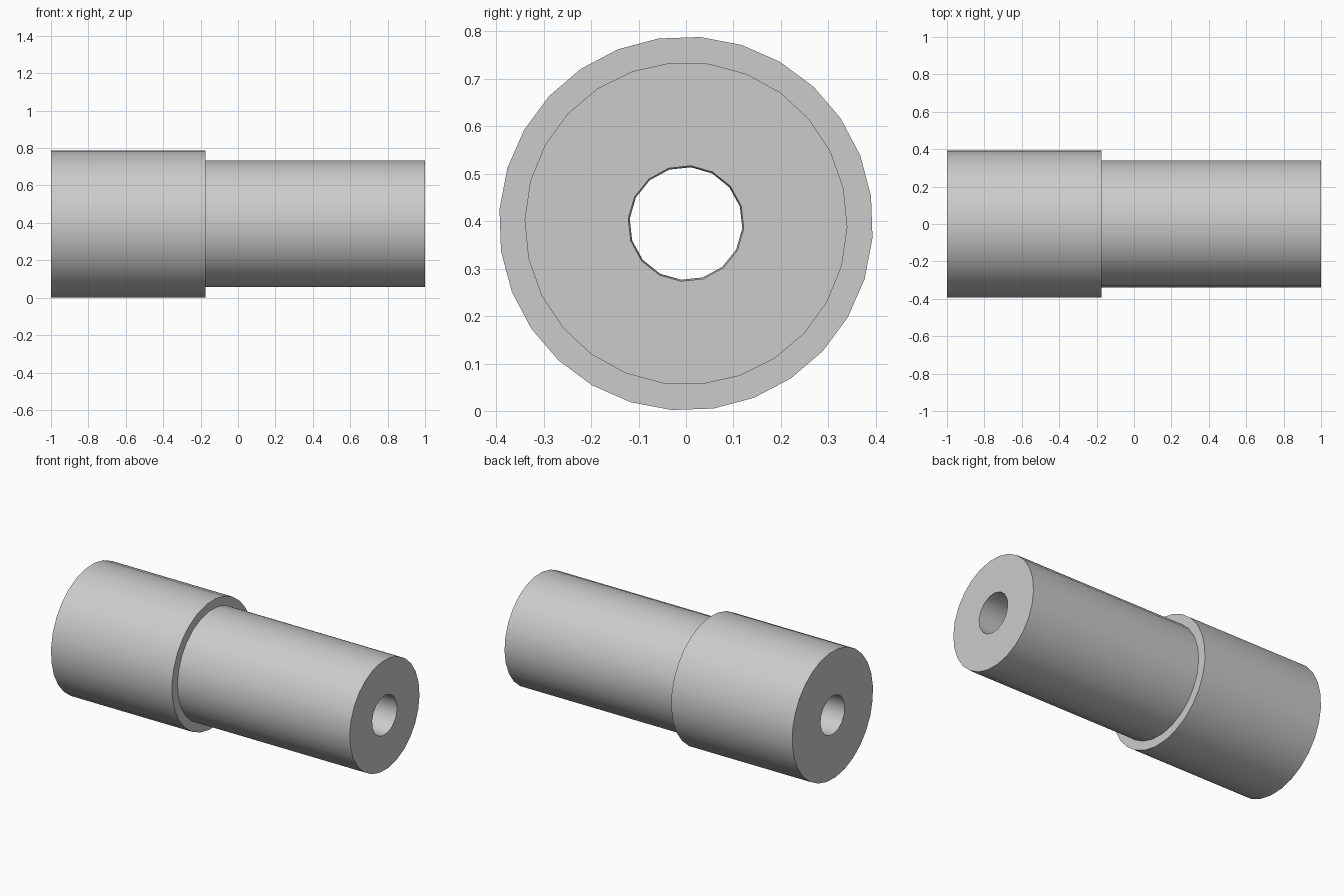
import bpy, bmesh, math
from mathutils import Vector

cube = bpy.data.objects.get("Cube")
if cube:
    bpy.data.objects.remove(cube, do_unlink=True)

AXIS_Z = 0.395
LEFT, STEP, RIGHT = -1.0, -0.175, 1.0

grey = bpy.data.materials.new("light_grey")
grey.use_nodes = True
grey.diffuse_color = (0.6, 0.6, 0.6, 1)
grey.node_tree.nodes["Principled BSDF"].inputs["Base Color"].default_value = (0.6, 0.6, 0.6, 1)

bm = bmesh.new()


def ring(x, radius, sides, phase):
    """Closed loop of edges around the long axis."""
    verts = []
    for i in range(sides):
        a = math.radians(phase) + math.tau * i / sides
        verts.append(bm.verts.new((x, radius * math.cos(a), AXIS_Z + radius * math.sin(a))))
    edges = [bm.edges.new((verts[i - 1], verts[i])) for i in range(sides)]
    return verts, edges


def wall(a, b):
    """Side faces between two rings with equal counts."""
    va, vb = a[0], b[0]
    for i in range(len(va)):
        bm.faces.new((va[i - 1], va[i], vb[i], vb[i - 1]))


def annulus(outer, inner, direction):
    """Flat end face with a round opening."""
    bmesh.ops.triangle_fill(bm, use_beauty=True, edges=outer[1] + inner[1],
                            normal=Vector((direction, 0, 0)))


# Wide collar, narrower shaft and through bore
collar = [ring(x, 0.394, 28, -4.4) for x in (LEFT, STEP)]
shaft = [ring(x, 0.34, 26, -1.3) for x in (STEP, RIGHT)]
bore = [ring(LEFT, 0.119, 16, -5), ring(RIGHT, 0.122, 16, -5)]
for pair in (collar, shaft, bore):
    wall(*pair)

# End faces and shoulder
annulus(collar[0], bore[0], -1)
annulus(collar[1], shaft[0], 1)
annulus(shaft[1], bore[1], 1)
bmesh.ops.recalc_face_normals(bm, faces=bm.faces[:])

mesh = bpy.data.meshes.new("stepped_sleeve")
bm.to_mesh(mesh)
bm.free()
mesh.materials.append(grey)
sleeve = bpy.data.objects.new("stepped_sleeve", mesh)
bpy.context.collection.objects.link(sleeve)

# Smooth round walls with crisp rims
bpy.ops.object.select_all(action='DESELECT')
sleeve.select_set(True)
bpy.context.view_layer.objects.active = sleeve
bpy.ops.object.shade_smooth_by_angle(angle=math.radians(30))
